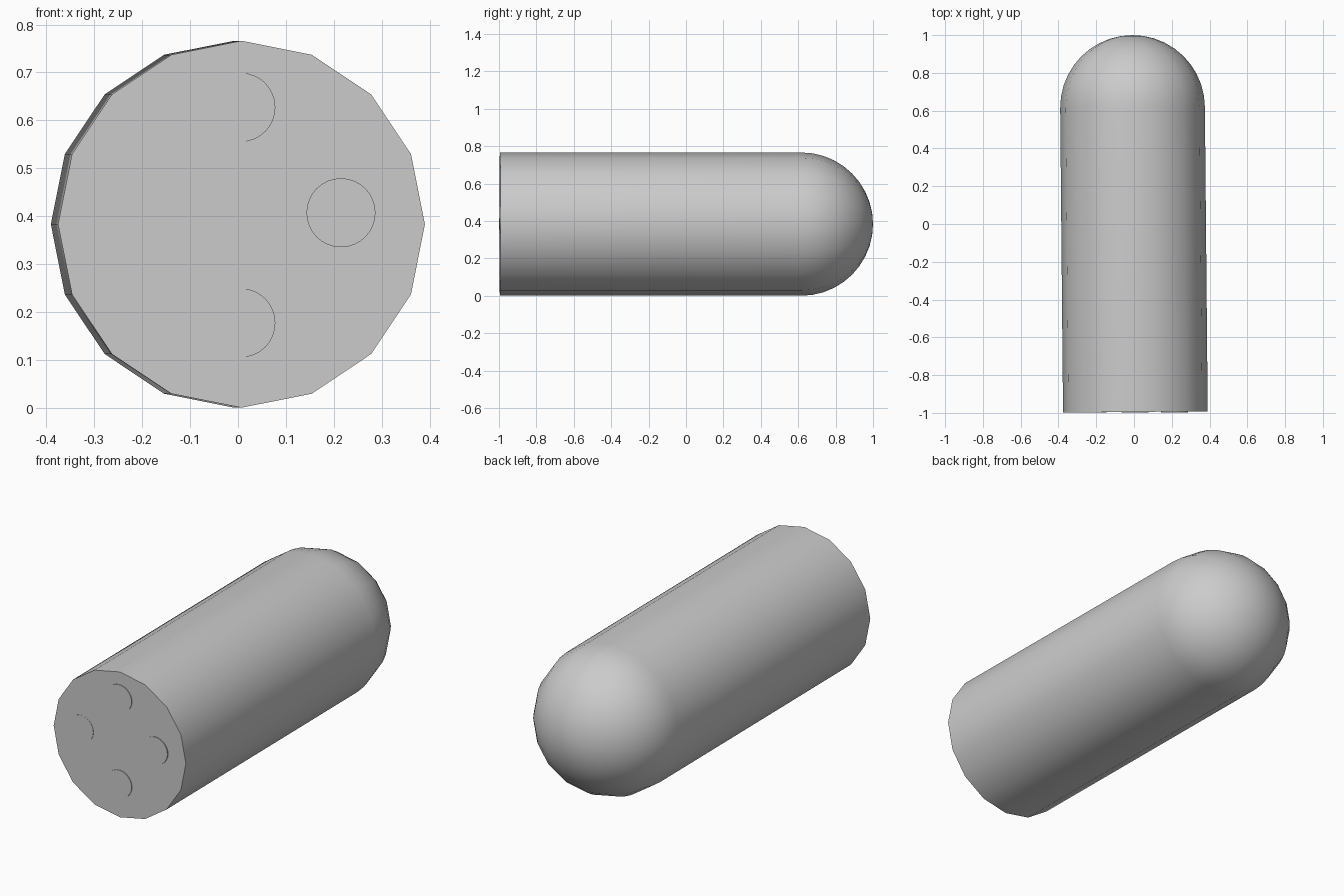
import bpy, bmesh
from math import pi, sin, cos
from mathutils import Matrix

if "Cube" in bpy.data.objects:
    bpy.data.objects.remove(bpy.data.objects["Cube"])

R, SIDES, RINGS = 0.383, 16, 10
FRONT, SHOULDER = -0.995, 0.617
PLACE = Matrix.Translation((-0.002, 0, R)) @ Matrix.Rotation(0.0093, 4, 'Z')


def finish(bm, name, matrix):
    bmesh.ops.recalc_face_normals(bm, faces=bm.faces)
    mesh = bpy.data.meshes.new(name)
    bm.to_mesh(mesh)
    bm.free()
    ob = bpy.data.objects.new(name, mesh)
    bpy.context.collection.objects.link(ob)
    ob.matrix_world = matrix
    bpy.ops.object.select_all(action='DESELECT')
    ob.select_set(True)
    bpy.context.view_layer.objects.active = ob
    bpy.ops.object.shade_smooth_by_angle(angle=pi / 5)
    return ob


# Body: straight 16-sided barrel with a domed rear, turned about the y axis
bm = bmesh.new()
profile = [(R, FRONT)] + [
    (R * cos(a), SHOULDER + R * sin(a))
    for a in (i * pi / 2 / RINGS for i in range(RINGS))]
loops = [[bm.verts.new((r * sin(2 * pi * k / SIDES), y, r * cos(2 * pi * k / SIDES)))
          for k in range(SIDES)] for r, y in profile]
for a, b in zip(loops, loops[1:]):
    for k in range(SIDES):
        n = (k + 1) % SIDES
        bm.faces.new((a[k], a[n], b[n], b[k]))
tip = bm.verts.new((0, SHOULDER + R, 0))
for k in range(SIDES):
    bm.faces.new((loops[-1][k], loops[-1][(k + 1) % SIDES], tip))
bm.faces.new(loops[0])
finish(bm, "domed_body", PLACE)

# Four round contacts set almost flush into the flat front
contacts = {"top": (0.006, 0.627), "bottom": (0.006, 0.177),
            "left": (-0.217, 0.407), "right": (0.215, 0.407)}
for side, (x, z) in contacts.items():
    bm = bmesh.new()
    bmesh.ops.create_cone(bm, cap_ends=True, segments=32, radius1=0.072,
                          radius2=0.072, depth=0.02)
    finish(bm, side + "_contact",
           Matrix.Translation((x, -0.988, z)) @ Matrix.Rotation(pi / 2, 4, 'X'))
